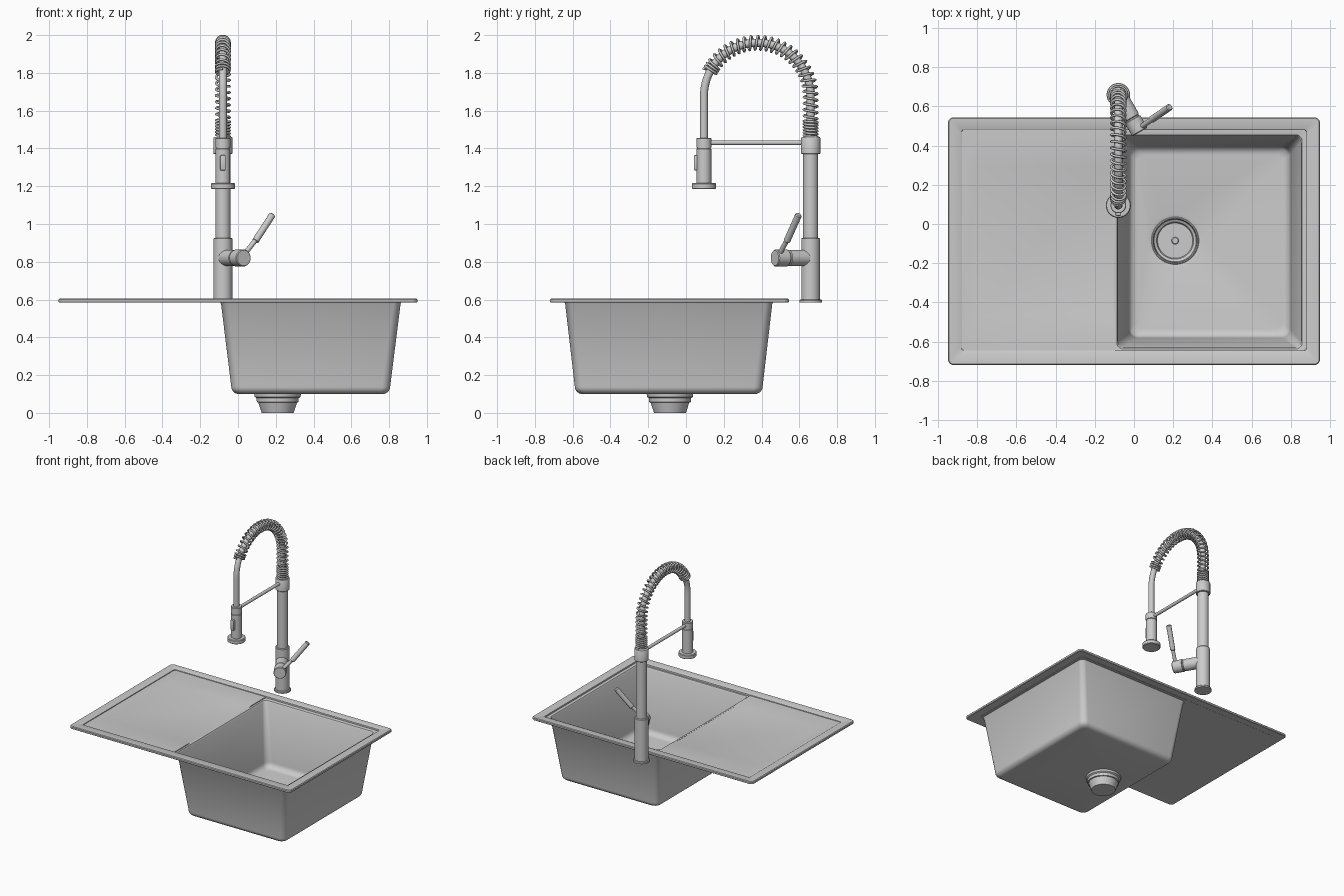
import bpy, bmesh
from math import sin, cos, pi, radians
from mathutils import Vector

if "Cube" in bpy.data.objects:
    bpy.data.objects.remove(bpy.data.objects["Cube"])


def finish(name, bm, angle=32):
    bmesh.ops.recalc_face_normals(bm, faces=bm.faces)
    me = bpy.data.meshes.new(name)
    bm.to_mesh(me)
    bm.free()
    ob = bpy.data.objects.new(name, me)
    bpy.context.collection.objects.link(ob)
    bpy.ops.object.select_all(action='DESELECT')
    ob.select_set(True)
    bpy.context.view_layer.objects.active = ob
    bpy.ops.object.shade_smooth_by_angle(angle=radians(angle))
    return ob


def bridge(name, rings, closed=False, caps=False, angle=32):
    """Skin a list of equal-length point rings."""
    bm = bmesh.new()
    vs = [[bm.verts.new(p) for p in r] for r in rings]
    n = len(vs[0])
    pairs = list(zip(vs, vs[1:])) + ([(vs[-1], vs[0])] if closed else [])
    for a, b in pairs:
        for i in range(n):
            j = (i + 1) % n
            bm.faces.new((a[i], a[j], b[j], b[i]))
    if caps:
        bm.faces.new(vs[0])
        bm.faces.new(vs[-1])
    return finish(name, bm, angle)


def rrect(x0, x1, y0, y1, z, r, n=8):
    """Rounded rectangle; becomes an even circle when r is half the size."""
    pts = []
    for k, (cx, cy) in enumerate([(x1 - r, y1 - r), (x0 + r, y1 - r),
                                  (x0 + r, y0 + r), (x1 - r, y0 + r)]):
        for j in range(n):
            a = (k + (j + .5) / n) * pi / 2
            pts.append((cx + r * cos(a), cy + r * sin(a), z))
    return pts


def disc(cx, cy, r, z):
    return rrect(cx - r, cx + r, cy - r, cy + r, z, r)


def inset(rect, d):
    return (rect[0] + d, rect[1] - d, rect[2] + d, rect[3] - d)


def lathe(name, profile, origin, direction=(0, 0, 1)):
    q = Vector(direction).to_track_quat('Z', 'Y')
    o = Vector(origin)
    return bridge(name, [[o + q @ Vector(p) for p in disc(0, 0, r, z)]
                         for r, z in profile], caps=True)


def rod(name, a, b, r, bev=.003):
    d = Vector(b) - Vector(a)
    L = d.length
    return lathe(name, [(r - bev, 0), (r, bev), (r, L - bev), (r - bev, L)], a, d)


def tube(name, pts, r, sides=8):
    """Sweep a circle along a path lying around the spout plane."""
    rings = []
    for i, p in enumerate(pts):
        t = (pts[min(i + 1, len(pts) - 1)] - pts[max(i - 1, 0)]).normalized()
        if i == 0:
            u = t.orthogonal().normalized()
        u = (u - t * u.dot(t)).normalized()
        v = t.cross(u)
        rings.append([p + r * (u * cos(2 * pi * k / sides) + v * sin(2 * pi * k / sides))
                      for k in range(sides)])
    return bridge(name, rings, caps=True, angle=60)


# Rim frame around drainboard and bowl
OUT, REC = (-.95, .95, -.72, .545), (-.88, .88, -.645, .48)
bridge("sink_rim", [
    rrect(*REC, .588, .012), rrect(*inset(OUT, .003), .585, .027),
    rrect(*OUT, .588, .03), rrect(*OUT, .600, .03),
    rrect(*inset(OUT, .005), .605, .025), rrect(*inset(REC, -.006), .605, .018),
    rrect(*inset(REC, -.001), .602, .013), rrect(*REC, .597, .012)], closed=True)

# Drainboard with a shallow centre that slopes towards the bowl
bm = bmesh.new()
xs = [-.883, -.80, -.155, -.098]
drop = [0, 0, .007, .007]
rows_a = [-.648, -.47, -.465, .295, .30, .483]
rows_b = [-.648, -.475, -.44, .27, .30, .483]
mix = [0, 0, .85, 1]
grid = []
for x, d, m in zip(xs, drop, mix):
    grid.append([bm.verts.new((x, a + (b - a) * m, .597 - (d if k in (2, 3) else 0)))
                 for k, (a, b) in enumerate(zip(rows_a, rows_b))])
for a, b in zip(grid, grid[1:]):
    for k in range(5):
        bm.faces.new((a[k], b[k], b[k + 1], a[k + 1]))
ext = bmesh.ops.extrude_face_region(bm, geom=list(bm.faces), use_keep_orig=True)
for v in ext["geom"]:
    if isinstance(v, bmesh.types.BMVert):
        v.co.z = .587
finish("drainboard", bm, 20)

# Bowl shell: up the outside, over the lip, down the inside
DX, DY = .21, -.085
LIP = (-.105, .883, -.648, .483)
TOP, LOW = (-.09, .861, -.64, .457), (-.036, .806, -.589, .406)


def fillet(rect, floor, R, steps=6):
    out = []
    for i in range(steps + 1):
        t = i / steps * pi / 2
        out.append(rrect(*inset(rect, R * (1 - cos(t))), floor + R * (1 - sin(t)), .05 - .01 * i / steps))
    return out


T = .008
outer = [disc(DX, DY, .12, .10)] + fillet(LOW, .10, .04)[::-1]
outer += [rrect(*TOP, .578, .04), rrect(*inset(TOP, -.005), .586, .04), rrect(*LIP, .586, .02)]
inner = [rrect(*LIP, .591, .02), rrect(*inset(TOP, -.006), .591, .03),
         rrect(*inset(TOP, .002), .588, .033), rrect(*inset(TOP, T), .578, .035)]
inner += fillet(inset(LOW, T), .108, .045) + [disc(DX, DY, .14, .108), disc(DX, DY, .12, .103)]
bridge("bowl", outer + inner, closed=True)

# Drain cup and strainer knob
lathe("drain_cup", [(.085, 0), (.103, .055), (.111, .057), (.112, .078), (.122, .085),
                    (.124, .101), (.118, .107), (.113, .107), (.108, .075), (.095, .068),
                    (.09, .058)], (DX, DY, 0))
lathe("strainer_knob", [(.012, .056), (.012, .08), (.02, .084), (.02, .092), (.015, .096)],
      (DX, DY, 0))

# Faucet column
FX, FY, HY = -.08, .66, .095
lathe("faucet_column", [(.06, .585), (.06, .596), (.057, .6), (.05, .601), (.05, .922),
                        (.047, .926), (.04, .927), (.04, 1.37), (.048, 1.371), (.051, 1.374),
                        (.051, 1.455), (.048, 1.46), (.03, 1.46)], (FX, FY, 0))

# Side valve and lever
lathe("valve_body", [(.043, 0), (.043, .135), (.038, .139), (.038, .145), (.045, .147),
                     (.045, .215), (.041, .22)], (FX, FY, .82), (.11, -.19, 0))
rod("lever_stem", (.03, .492, .835), (.105, .543, .93), .013)
rod("lever_grip", (.09, .533, .907), (.183, .597, 1.05), .018, .005)

# Hose path: straight up, half circle, straight down
R = (FY - HY) / 2
CY, CZ = (FY + HY) / 2, 1.677
UP = CZ - 1.46


def path(s):
    """Point and outward normal at distance s along the hose."""
    if s < UP:
        return Vector((FX, FY, 1.46 + s)), Vector((0, 1, 0))
    a = (s - UP) / R
    if a <= pi:
        n = Vector((0, cos(a), sin(a)))
        return Vector((FX, CY, CZ)) + n * R, n
    return Vector((FX, HY, CZ - (s - UP - pi * R))), Vector((0, -1, 0))


total = UP + pi * R + (CZ - 1.44)
tube("hose", [path(total * i / 70)[0] for i in range(71)], .021, 16)

# Spring: tight at both ends, open in the middle
end = UP + radians(153) * R
pts, s, ang, seg = [], 0, 0, 16
while s < end:
    p, n = path(s)
    pts.append(p + .036 * (n * cos(ang) + Vector((1, 0, 0)) * sin(ang)))
    ang += 2 * pi / seg
    s += (.0155 if s < .09 or s > end - .045 else .033) / seg
tube("spring", pts, .0065)

# Support arm and spray head
rod("support_arm", (FX, FY - .03, 1.43), (FX, HY + .02, 1.43), .012)
lathe("spray_head", [(.05, 1.187), (.06, 1.185), (.064, 1.189), (.064, 1.212), (.06, 1.217),
                     (.039, 1.218), (.039, 1.398), (.036, 1.4), (.036, 1.404), (.04, 1.406),
                     (.04, 1.452), (.037, 1.456), (.02, 1.456)], (FX, HY, 0))
bm = bmesh.new()
bmesh.ops.create_cube(bm, size=1)
for v in bm.verts:
    v.co = Vector((FX, .055, 1.324)) + Vector((v.co.x * .028, v.co.y * .026, v.co.z * .08))
bmesh.ops.bevel(bm, geom=list(bm.edges), offset=.004, segments=2, affect='EDGES', profile=.5)
finish("spray_button", bm)
